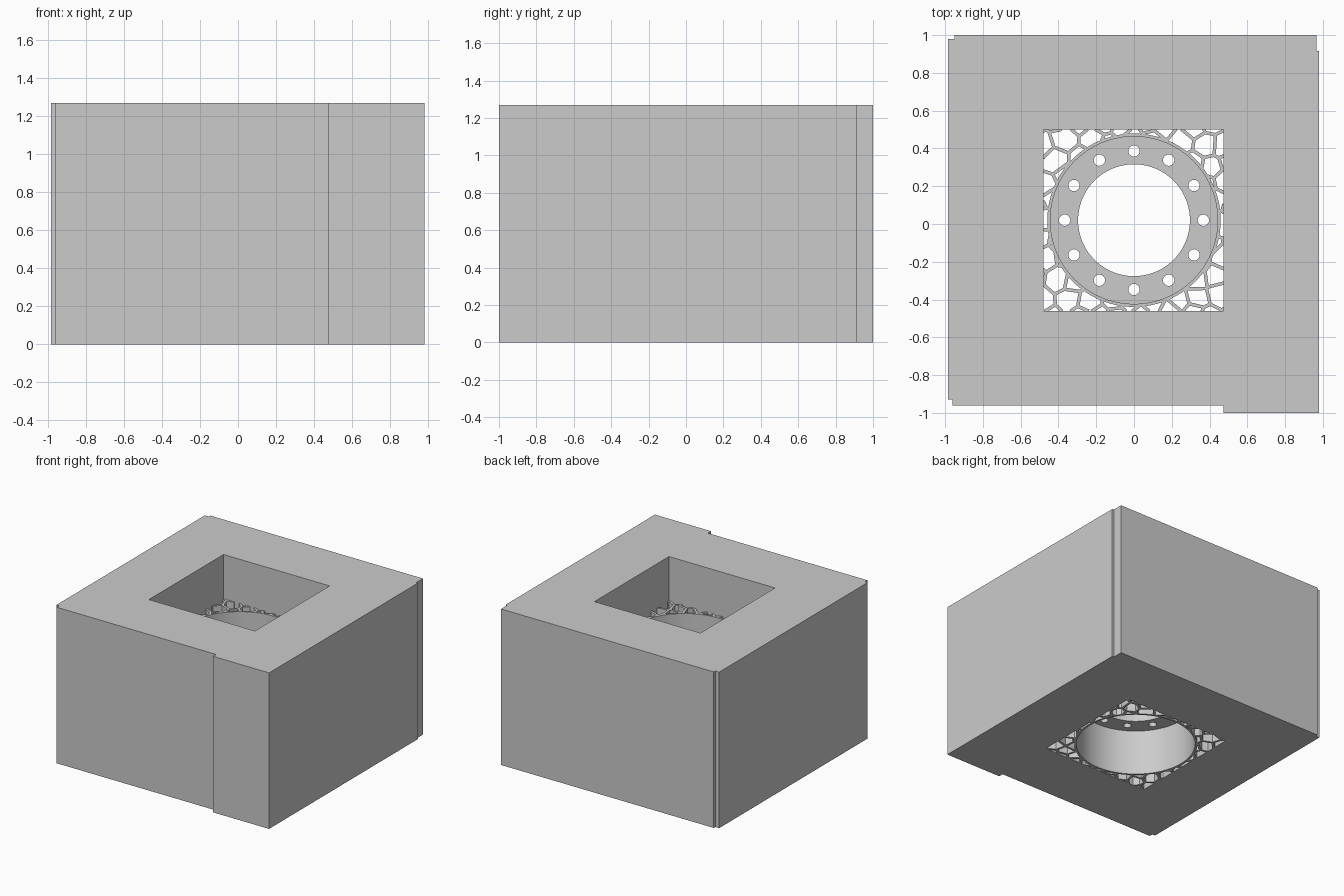
import bpy, bmesh, math, random
from mathutils import Vector

if "Cube" in bpy.data.objects:
    bpy.data.objects.remove(bpy.data.objects["Cube"])

random.seed(4)
CENTRE = Vector((0.0, 0.02))
HOLE = (-0.48, 0.475, -0.46, 0.50)      # square shaft: x0, x1, y0, y1
TOP, CORE_TOP = 1.27, 0.91
TUBE_OUT, TUBE_IN = 0.459, 0.443

grey = bpy.data.materials.new("light_grey")
grey.diffuse_color = (0.6, 0.6, 0.6, 1)
grey.use_nodes = True
grey.node_tree.nodes["Principled BSDF"].inputs["Base Color"].default_value = grey.diffuse_color


def finish(bm, name):
    bmesh.ops.recalc_face_normals(bm, faces=bm.faces)
    me = bpy.data.meshes.new(name)
    bm.to_mesh(me)
    bm.free()
    ob = bpy.data.objects.new(name, me)
    bpy.context.collection.objects.link(ob)
    me.materials.append(grey)
    return ob


def prism(bm, pts, z0, z1):
    """Closed prism from a flat outline."""
    low = [bm.verts.new((p[0], p[1], z0)) for p in pts]
    high = [bm.verts.new((p[0], p[1], z1)) for p in pts]
    bm.faces.new(low[::-1])
    bm.faces.new(high)
    n = len(pts)
    for i in range(n):
        j = (i + 1) % n
        bm.faces.new((low[i], low[j], high[j], high[i]))


def slab(name, x0, x1, y0, y1):
    bm = bmesh.new()
    prism(bm, [(x0, y0), (x1, y0), (x1, y1), (x0, y1)], 0, TOP)
    return finish(bm, name)


def pierced_disc(name, circles, z0, z1):
    """Extruded plate: first circle is the rim, the rest are holes."""
    cu = bpy.data.curves.new(name, 'CURVE')
    cu.dimensions, cu.fill_mode = '2D', 'BOTH'
    cu.extrude = (z1 - z0) / 2
    for x, y, r, n in circles:
        sp = cu.splines.new('POLY')
        sp.points.add(n - 1)
        sp.use_cyclic_u = True
        for i, p in enumerate(sp.points):
            a = math.tau * i / n
            p.co = (x + r * math.cos(a), y + r * math.sin(a), 0, 1)
    tmp = bpy.data.objects.new(name + "_outline", cu)
    bpy.context.collection.objects.link(tmp)
    dg = bpy.context.evaluated_depsgraph_get()
    me = bpy.data.meshes.new_from_object(tmp.evaluated_get(dg))
    bpy.data.objects.remove(tmp)
    bm = bmesh.new()
    bm.from_mesh(me)
    bpy.data.meshes.remove(me)
    bmesh.ops.remove_doubles(bm, verts=bm.verts, dist=1e-5)
    bmesh.ops.translate(bm, verts=bm.verts, vec=(CENTRE.x, CENTRE.y, (z0 + z1) / 2))
    ob = finish(bm, name)
    bpy.ops.object.select_all(action='DESELECT')
    ob.select_set(True)
    bpy.context.view_layer.objects.active = ob
    bpy.ops.object.shade_smooth_by_angle(angle=math.radians(30))
    return ob


# Four thick walls arranged around the square shaft
slab("right_wall", HOLE[1], 0.98, -1.0, 0.915)
slab("back_wall", -0.95, 0.965, HOLE[3], 1.0)
slab("left_wall", -0.985, HOLE[0], -0.93, 0.98)
slab("front_wall", -0.96, 0.95, -0.96, HOLE[2])

# Round liner and its bolted inner flange
pierced_disc("liner_tube", [(0, 0, TUBE_OUT, 96), (0, 0, TUBE_IN, 96)], 0, CORE_TOP)
bolts = [(0.367 * math.cos(k * math.pi / 6), 0.367 * math.sin(k * math.pi / 6), 0.03, 24)
         for k in range(12)]
pierced_disc("bolt_flange", [(0, 0, 0.45, 96), (0, 0, 0.296, 96)] + bolts, 0.37, 0.50)

# Cell seeds: jittered hexagonal grid covering the shaft corners
STEP = 0.118
seeds = []
for j in range(-7, 8):
    for i in range(-7, 8):
        s = CENTRE + Vector(((i + 0.5 * (j % 2)) * STEP, j * STEP * 0.87))
        s += Vector((random.uniform(-1, 1), random.uniform(-1, 1))) * 0.03
        if (s - CENTRE).length > 0.3:
            seeds.append(s)


def cell_border(a, b):
    """Piece of the bisector of a and b that lies in the shaft and nearest to both."""
    m, d = (a + b) / 2, (b - a).normalized()
    u = Vector((-d.y, d.x))
    planes = [((c - a), (c.length_squared - a.length_squared) / 2)
              for c in seeds if c is not a and c is not b and (c - m).length < 0.5]
    planes += [(Vector((-1, 0)), -HOLE[0]), (Vector((1, 0)), HOLE[1]),
               (Vector((0, -1)), -HOLE[2]), (Vector((0, 1)), HOLE[3])]
    lo, hi = -0.3, 0.3
    for n, k in planes:                  # keep points with n.p <= k
        s, r = n.dot(u), k - n.dot(m)
        if abs(s) < 1e-9:
            if r < 0:
                return None
        elif s > 0:
            hi = min(hi, r / s)
        else:
            lo = max(lo, r / s)
        if hi - lo < 0.004:
            return None
    return m, u, lo, hi


def outside_tube(m, u, lo, hi):
    """Split a segment so only the pieces outside the tube remain."""
    q, rad = m - CENTRE, TUBE_OUT - 0.006
    h = q.dot(u)
    disc = h * h - (q.length_squared - rad * rad)
    if disc <= 0:
        return [(lo, hi)]
    r = math.sqrt(disc)
    parts = [(lo, min(hi, -h - r)), (max(lo, -h + r), hi)]
    return [p for p in parts if p[1] - p[0] > 0.003]


# Open cell lattice filling the corners between shaft and tube
bm = bmesh.new()
for i, a in enumerate(seeds):
    for b in seeds[i + 1:]:
        if (a - b).length > 0.3:
            continue
        seg = cell_border(a, b)
        if not seg:
            continue
        m, u, lo, hi = seg
        side = Vector((-u.y, u.x)) * 0.009
        for t0, t1 in outside_tube(m, u, lo, hi):
            p, q = m + u * (t0 - 0.003), m + u * (t1 + 0.003)
            prism(bm, [p - side, q - side, q + side, p + side], 0, CORE_TOP)
finish(bm, "cell_lattice")
